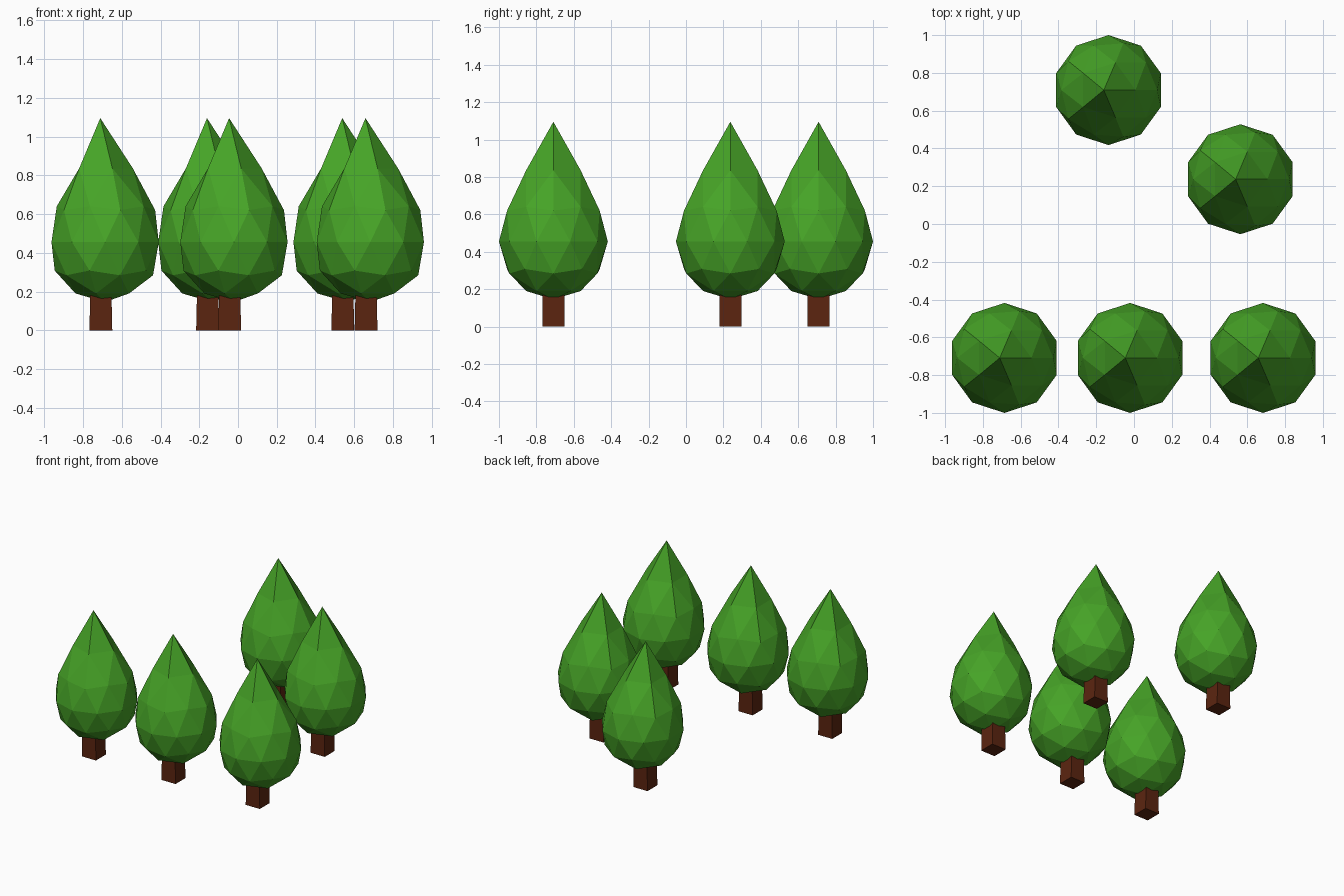
import bpy, bmesh

if "Cube" in bpy.data.objects:
    bpy.data.objects.remove(bpy.data.objects["Cube"])

def material(name, rgb):
    m = bpy.data.materials.new(name)
    m.diffuse_color = (*rgb, 1)
    m.use_nodes = True
    m.node_tree.nodes["Principled BSDF"].inputs["Base Color"].default_value = m.diffuse_color
    return m

GREEN = material("leaf green", (0.062, 0.37, 0.02))
BROWN = material("bark brown", (0.105, 0.018, 0.005))

RADIUS = 0.291
# Crown rings: unit-sphere height -> (finished height, sideways lean)
RINGS = [(1.0, 1.095, -0.025), (0.8507, 0.836, -0.010), (0.5257, 0.64, -0.002),
         (0.4472, 0.62, -0.002), (0.0, 0.455, 0), (-0.4472, 0.308, 0),
         (-0.5257, 0.284, 0), (-0.8507, 0.19, 0), (-1.0, 0.146, 0)]

def add_object(name, bm, mat, x, y):
    me = bpy.data.meshes.new(name)
    bm.to_mesh(me)
    bm.free()
    me.materials.append(mat)
    ob = bpy.data.objects.new(name, me)
    ob.location = (x, y, 0)
    bpy.context.collection.objects.link(ob)

# Crown: low-poly ball with its tip pulled up into a point
def crown(x, y):
    bm = bmesh.new()
    bmesh.ops.create_icosphere(bm, subdivisions=2, radius=1)
    for v in bm.verts:
        _, z, lean = min(RINGS, key=lambda r: abs(r[0] - v.co.z))
        v.co = (v.co.x * RADIUS + lean, v.co.y * RADIUS, z)
    add_object("tree_crown", bm, GREEN, x, y)

# Trunk: slightly tapered square post
def trunk(x, y):
    bm = bmesh.new()
    bmesh.ops.create_cube(bm, size=1)
    for v in bm.verts:
        top = v.co.z > 0
        w = 0.108 if top else 0.118
        v.co = (v.co.x * w - 0.022, v.co.y * 0.118, 0.22 if top else 0)
    add_object("tree_trunk", bm, BROWN, x, y)

# Five trees: three in the front row, two behind
for x, y in [(-0.686, -0.709), (-0.021, -0.709), (0.683, -0.709),
             (0.563, 0.237), (-0.135, 0.709)]:
    crown(x, y)
    trunk(x, y)
